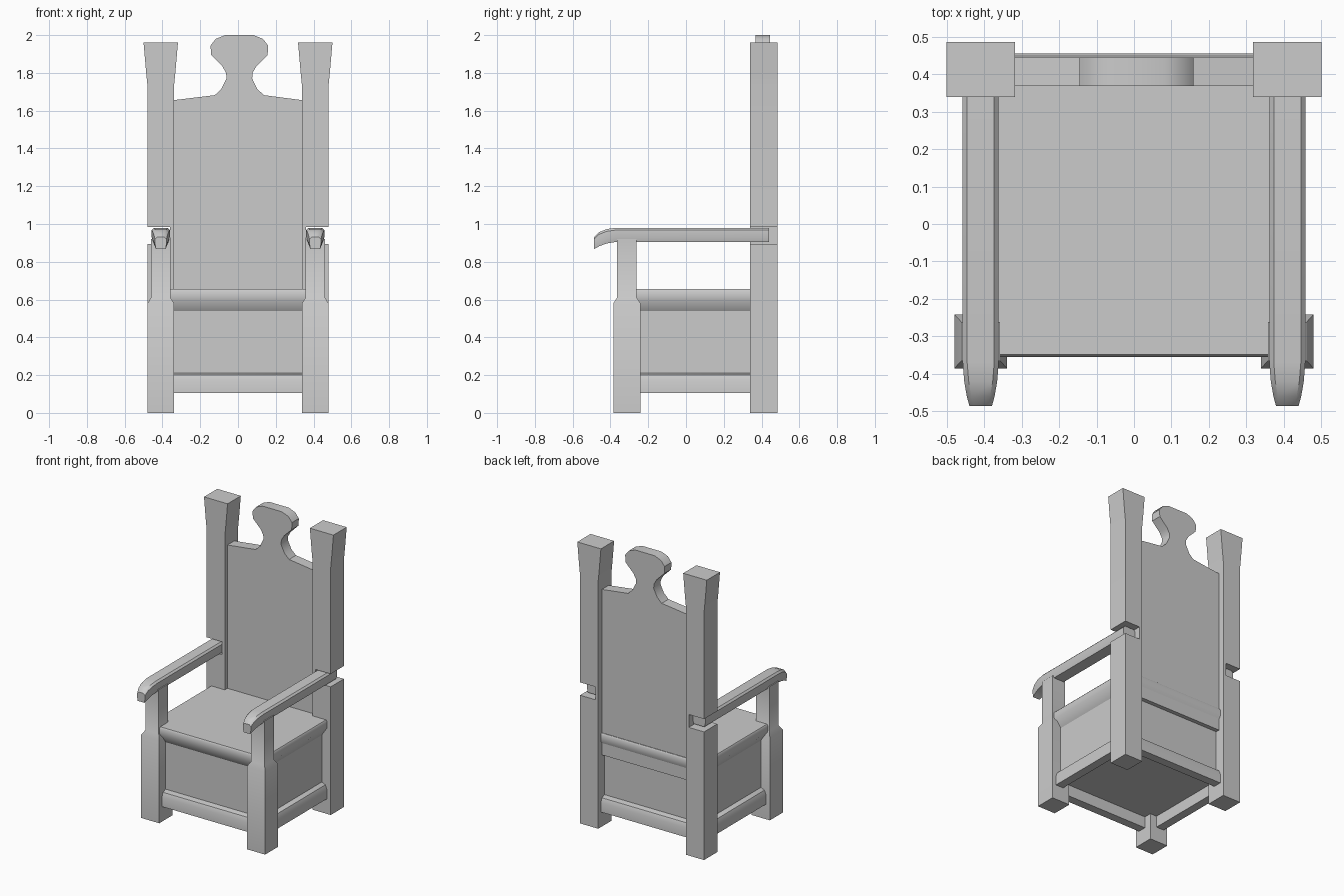
import bpy, bmesh, math

if "Cube" in bpy.data.objects:
    bpy.data.objects.remove(bpy.data.objects["Cube"])


def loft(name, rings, bevel=0.0):
    """Skin a list of equal-length point rings and cap both ends."""
    bm = bmesh.new()
    vs = [[bm.verts.new(p) for p in r] for r in rings]
    n = len(vs[0])
    for a, b in zip(vs, vs[1:]):
        for i in range(n):
            j = (i + 1) % n
            bm.faces.new((a[i], a[j], b[j], b[i]))
    bm.faces.new(vs[0])
    bm.faces.new(vs[-1])
    bmesh.ops.recalc_face_normals(bm, faces=bm.faces)
    if bevel:
        bmesh.ops.bevel(bm, geom=bm.edges[:], offset=bevel, segments=1,
                        affect='EDGES', profile=0.5)
    me = bpy.data.meshes.new(name)
    bm.to_mesh(me)
    bm.free()
    ob = bpy.data.objects.new(name, me)
    bpy.context.collection.objects.link(ob)
    bpy.ops.object.select_all(action='DESELECT')
    ob.select_set(True)
    bpy.context.view_layer.objects.active = ob
    bpy.ops.object.shade_smooth_by_angle(angle=math.radians(35))
    return ob


def rect(cx, cy, hx, hy, z):
    return [(cx - hx, cy - hy, z), (cx + hx, cy - hy, z),
            (cx + hx, cy + hy, z), (cx - hx, cy + hy, z)]


def stack(name, cx, cy, sections, bevel=0.0):
    """Vertical part from (half x, half y, z) sections."""
    return loft(name, [rect(cx, cy, hx, hy, z) for hx, hy, z in sections], bevel)


for s, side in ((-1, "left"), (1, "right")):
    x = s * 0.409
    # front leg: wide base, shoulder, narrower arm support
    stack(f"front_leg_{side}", x, -0.313,
          [(0.07, 0.072, 0), (0.07, 0.072, 0.58), (0.052, 0.052, 0.61), (0.052, 0.052, 0.92)])
    # back post: lower half, open notch with inner web, flared upper half
    stack(f"back_post_lower_{side}", x, 0.412, [(0.07, 0.073, 0), (0.07, 0.073, 0.895)])
    stack(f"back_post_web_{side}", s * 0.35, 0.412, [(0.011, 0.073, 0.88), (0.011, 0.073, 1.0)])
    stack(f"back_post_upper_{side}", x, 0.412,
          [(0.07, 0.073, 0.985), (0.07, 0.073, 1.73), (0.078, 0.073, 1.81), (0.091, 0.073, 1.96)])
    # armrest: sections from back to drooping tip (y, half width, bottom, top)
    arm = [(0.44, 0.048, 0.905, 0.98), (-0.37, 0.048, 0.905, 0.98),
           (-0.42, 0.044, 0.897, 0.973), (-0.46, 0.037, 0.882, 0.957),
           (-0.486, 0.030, 0.868, 0.932)]
    rings = []
    for y, w, b, t in arm:
        c, k = t - 0.012, w - 0.012
        rings.append([(x - w * 0.85, y, b), (x + w * 0.85, y, b), (x + w, y, b + 0.025),
                      (x + w, y, c), (x + k, y, t), (x - k, y, t), (x - w, y, c),
                      (x - w, y, b + 0.025)])
    loft(f"armrest_{side}", rings)

# seat lid with sloped underside
stack("seat", 0, 0.05, [(0.41, 0.365, 0.54), (0.45, 0.405, 0.60), (0.45, 0.405, 0.645),
                        (0.443, 0.398, 0.655)])
# closed box under the seat
stack("seat_box", 0, 0.05, [(0.41, 0.365, 0.19), (0.41, 0.365, 0.55)])
# base rail frame with recessed bottom
stack("base_rail", 0, 0.05, [(0.39, 0.345, 0.185), (0.39, 0.345, 0.105), (0.45, 0.405, 0.105),
                             (0.45, 0.405, 0.17), (0.438, 0.393, 0.20), (0.41, 0.365, 0.212)])

# back panel with sloped shoulders and a knob-shaped crest
half = [(0.345, 0.5), (0.345, 1.655), (0.13, 1.682), (0.095, 1.715), (0.068, 1.77),
        (0.07, 1.80), (0.09, 1.835), (0.15, 1.895), (0.152, 1.945), (0.125, 1.98), (0.075, 2.0)]
outline = []
for px, pz in half:
    outline.append((px + (0.007 if pz > 1.67 else 0), pz))
for px, pz in reversed(half):
    outline.append((-px + (0.007 if pz > 1.67 else 0), pz))
loft("back_panel", [[(px, y, pz) for px, pz in outline] for y in (0.368, 0.444)])
